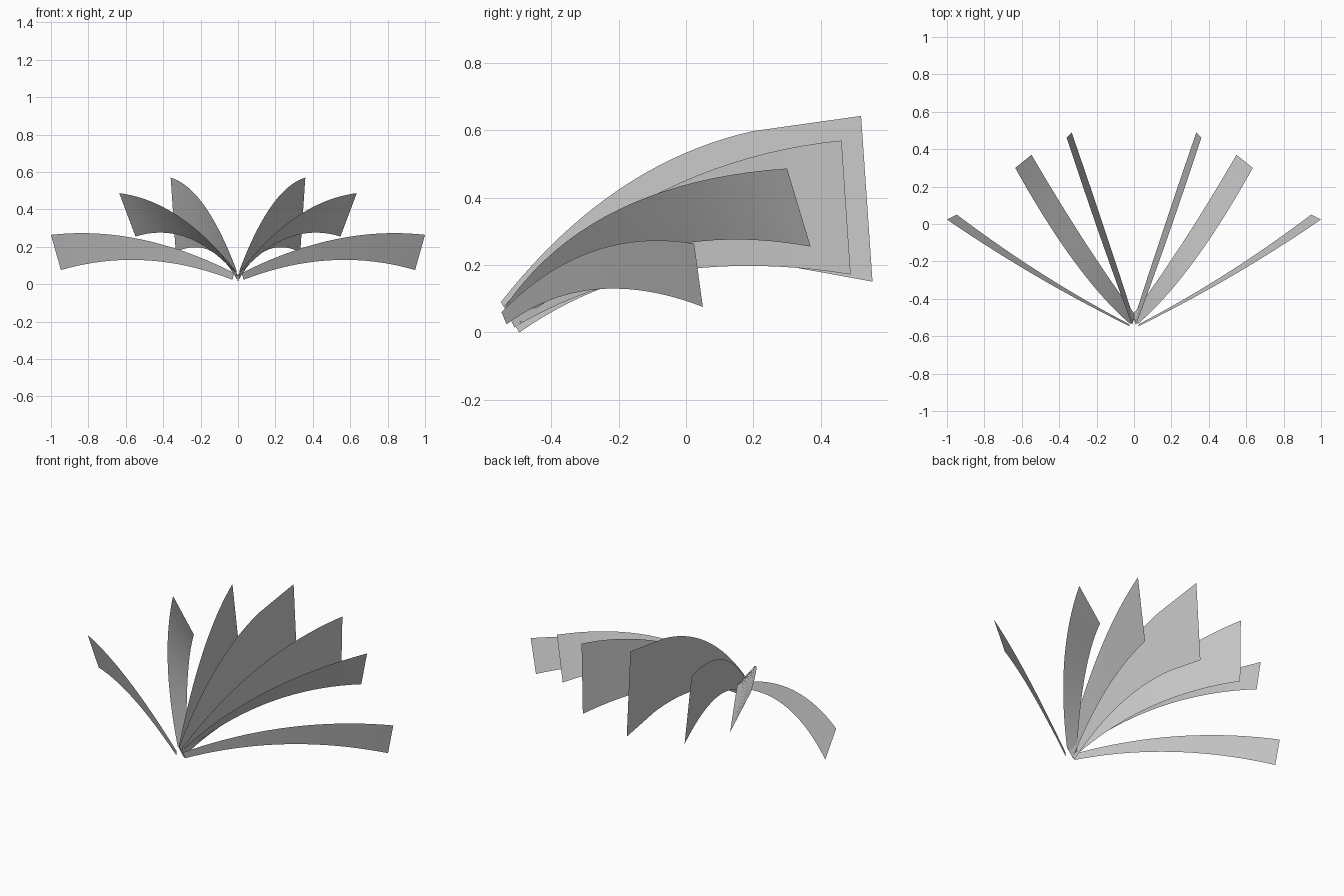
import bpy
from mathutils import Vector

cube = bpy.data.objects.get("Cube")
if cube:
    bpy.data.objects.remove(cube, do_unlink=True)

grey = bpy.data.materials.new("feather grey")
grey.use_nodes = True
colour = (0.6, 0.6, 0.6, 1)
grey.diffuse_color = colour
grey.node_tree.nodes["Principled BSDF"].inputs["Base Color"].default_value = colour

STEPS = 20


def arc(root, middle, end, tip=None):
    """Smooth arc through three points, with an optional straight end to the tip."""
    a, m, b = Vector(root), Vector(middle), Vector(end)
    control = 2 * m - (a + b) / 2
    points = []
    for i in range(STEPS + 1):
        t = i / STEPS
        points.append(a * (1 - t) ** 2 + control * 2 * t * (1 - t) + b * t * t)
    if tip:
        points.append(Vector(tip))
    return points


def feather(name, upper, lower, side=1):
    """Thin curved sheet spanning an upper and a lower edge."""
    top, bottom = arc(*upper), arc(*lower)
    count = len(top)
    verts = [(p.x * side, p.y, p.z) for p in top + bottom]
    faces = []
    for i in range(count - 1):
        face = (i, i + 1, count + i + 1, count + i)
        faces.append(face if side > 0 else face[::-1])
    mesh = bpy.data.meshes.new(name)
    mesh.from_pydata(verts, [], faces)
    mesh.materials.append(grey)
    mesh.shade_smooth()
    obj = bpy.data.objects.new(name, mesh)
    bpy.context.collection.objects.link(obj)
    return obj


# Upright centre feather
feather("centre_feather",
        [(0, -.55, .09), (0, -.2, .424), (0, .2, .598), (0, .52, .643)],
        [(0, -.495, 0), (0, -.12, .172), (0, .3, .197), (0, .554, .151)])

# Mirrored feathers, from the middle of the fan outwards
pairs = {
    "inner_feather": (
        [(.01, -.54, .08), (.18, -.07, .42), (.36, .462, .57)],
        [(0, -.51, .015), (.15, -.05, .18), (.333, .489, .172)]),
    "middle_feather": (
        [(.02, -.535, .08), (.32, -.2, .365), (.635, .3, .487)],
        [(-.01, -.49, .03), (.26, -.1, .245), (.548, .37, .255)]),
    "outer_feather": (
        [(.02, -.548, .06), (.52, -.28, .24), (1, .024, .264)],
        [(.03, -.533, .024), (.494, -.265, .128), (.947, .05, .076)]),
}
for part, (upper, lower) in pairs.items():
    for label, side in (("left", 1), ("right", -1)):
        feather(f"{label}_{part}", upper, lower, side)
